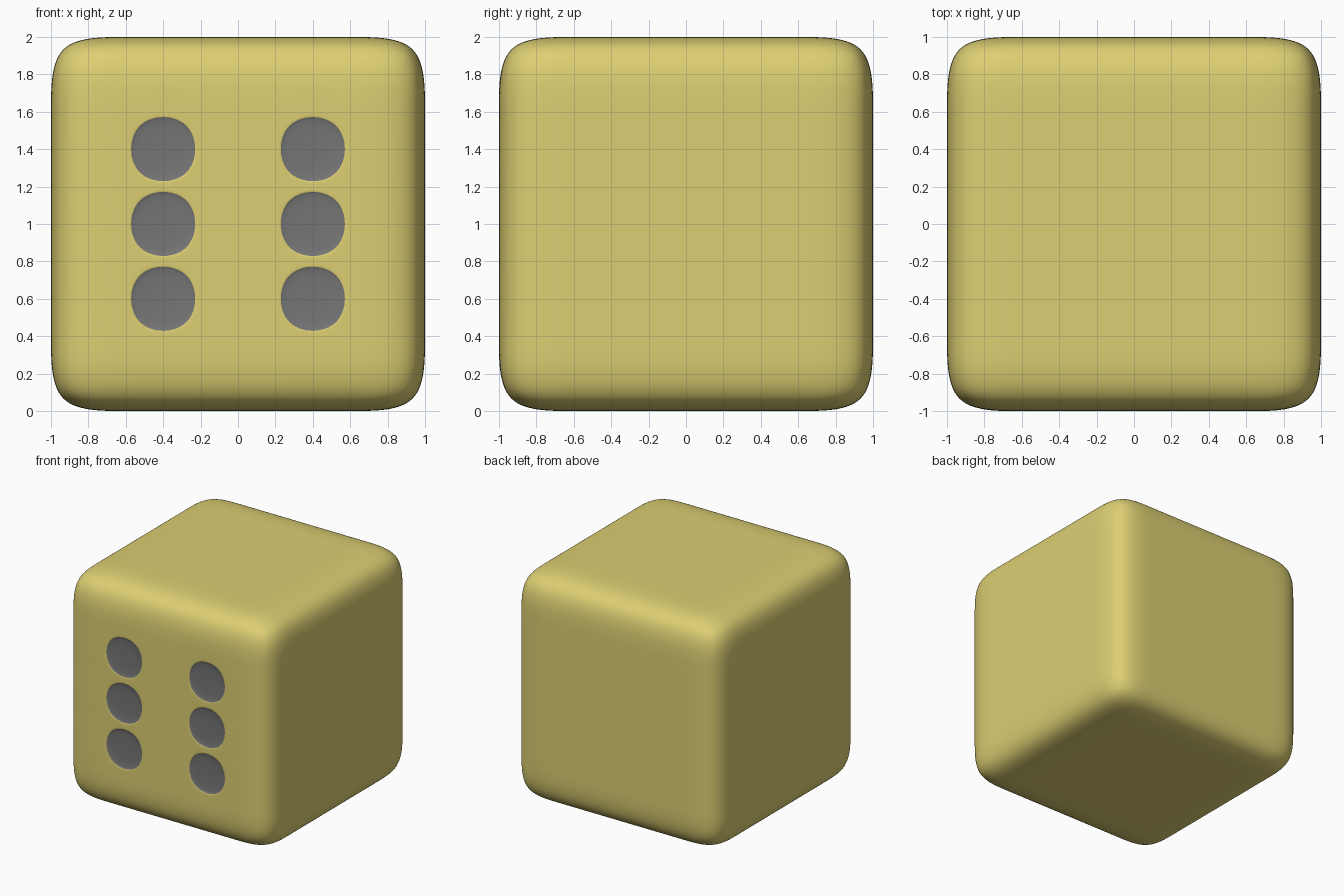
import bpy, bmesh

if "Cube" in bpy.data.objects:
    bpy.data.objects.remove(bpy.data.objects["Cube"])


def material(name, color):
    m = bpy.data.materials.new(name)
    m.diffuse_color = color
    m.use_nodes = True
    m.node_tree.nodes["Principled BSDF"].inputs["Base Color"].default_value = m.diffuse_color
    return m


# Cube cage cut into 5 x 5 cells per side
bm = bmesh.new()
bmesh.ops.create_cube(bm, size=2)
bmesh.ops.subdivide_edges(bm, edges=bm.edges[:], cuts=4, use_grid_fill=True)
bmesh.ops.translate(bm, verts=bm.verts[:], vec=(0, 0, 1))

# Six front cells become shallow dark pips
pips = []
for f in bm.faces:
    c = f.calc_center_median()
    if c.y < -0.99 and abs(abs(c.x) - 0.4) < 0.05 and abs(c.z - 1) < 0.45:
        pips.append(f)
bmesh.ops.inset_individual(bm, faces=pips, thickness=0.01, use_even_offset=True)
for f in pips:
    f.material_index = 1
ring = bmesh.ops.inset_individual(bm, faces=pips, thickness=0.03, depth=-0.015,
                                  use_even_offset=True)
for f in ring["faces"]:
    f.material_index = 1
for f in bm.faces:
    f.smooth = True

mesh = bpy.data.meshes.new("die_body")
bm.to_mesh(mesh)
bm.free()
mesh.materials.append(material("yellow", (0.72, 0.62, 0.17, 1)))
mesh.materials.append(material("black", (0.18, 0.18, 0.18, 1)))

die = bpy.data.objects.new("die_body", mesh)
bpy.context.collection.objects.link(die)

# Subdivision rounds the corners and the pips
sub = die.modifiers.new("rounding", 'SUBSURF')
sub.levels = sub.render_levels = 4
